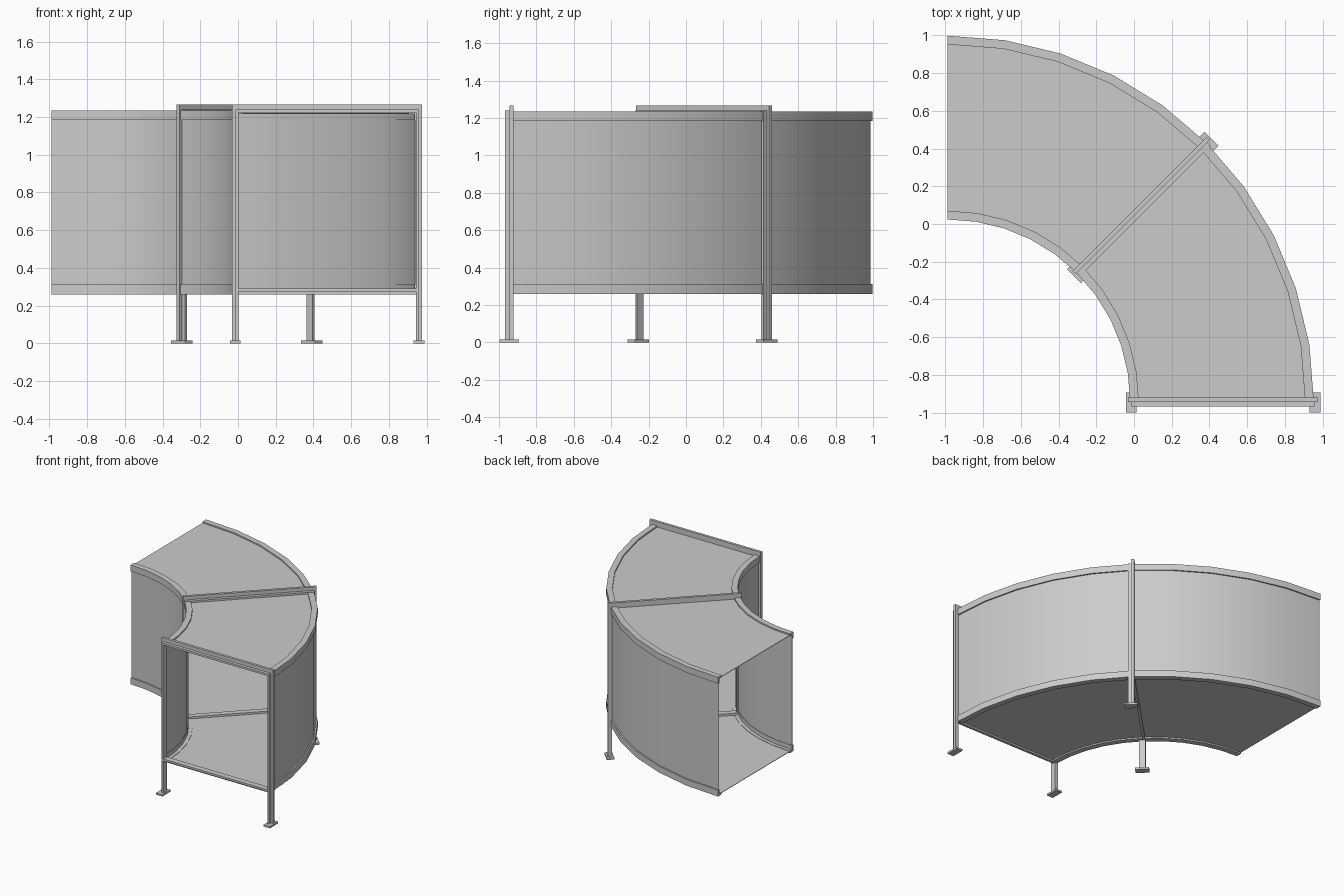
import bpy, bmesh, math
from mathutils import Matrix, Vector

if "Cube" in bpy.data.objects:
    bpy.data.objects.remove(bpy.data.objects["Cube"])

CX, CY = -0.9875, -0.943       # centre of the bend
R_IN, R_OUT = 0.967, 1.941     # rail faces of the bend
Z_LO, Z_HI = 0.26, 1.235
SEGS = 10                      # facets in the quarter turn


def finish(bm, name, smooth=False):
    bmesh.ops.recalc_face_normals(bm, faces=bm.faces[:])
    me = bpy.data.meshes.new(name)
    bm.to_mesh(me)
    bm.free()
    ob = bpy.data.objects.new(name, me)
    bpy.context.collection.objects.link(ob)
    if smooth:
        bpy.ops.object.select_all(action='DESELECT')
        ob.select_set(True)
        bpy.context.view_layer.objects.active = ob
        bpy.ops.object.shade_smooth_by_angle(angle=math.radians(30))
    return ob


def sweep(name, profile):
    """Sweep a closed (radius, z) profile through the quarter turn."""
    bm = bmesh.new()
    rings = []
    for i in range(SEGS + 1):
        a = math.pi / 2 * i / SEGS
        rings.append([bm.verts.new((CX + r * math.cos(a), CY + r * math.sin(a), z))
                      for r, z in profile])
    n = len(profile)
    for a, b in zip(rings, rings[1:]):
        for j in range(n):
            k = (j + 1) % n
            bm.faces.new((a[j], a[k], b[k], b[j]))
    bm.faces.new(rings[0])
    bm.faces.new(rings[-1])
    finish(bm, name, True)


def rect(r0, r1, z0, z1):
    return [(r0, z0), (r1, z0), (r1, z1), (r0, z1)]


def add_box(bm, r, t, z, mat):
    size = Vector((r[1] - r[0], t[1] - t[0], z[1] - z[0]))
    mid = Vector((sum(r) / 2, sum(t) / 2, sum(z) / 2))
    bmesh.ops.create_cube(bm, size=1, matrix=mat @ Matrix.Translation(mid)
                          @ Matrix.Diagonal((*size, 1)))


# Sheet panels, set slightly inside the corner rails
INSET, SHEET = 0.011, 0.004
r0, r1 = R_IN + INSET, R_OUT - INSET
z0, z1 = Z_LO + INSET, Z_HI - INSET
sweep("inner_wall", rect(r0, r0 + SHEET, z0, z1))
sweep("outer_wall", rect(r1 - SHEET, r1, z0, z1))
sweep("floor_panel", rect(r0, r1, z0, z0 + SHEET))
sweep("roof_panel", rect(r0, r1, z1 - SHEET, z1))

# Curved angle rails along the four corners
W, H, T = 0.046, 0.052, 0.018
for side, r, sr in (("inner", R_IN, 1), ("outer", R_OUT, -1)):
    for level, z, sz in (("bottom", Z_LO, 1), ("top", Z_HI, -1)):
        pts = [(0, 0), (W, 0), (W, T), (T, T), (T, H), (0, H)]
        sweep(f"{side}_{level}_rail", [(r + sr * u, z + sz * v) for u, v in pts])

# Support frames: angle-section posts and beams with foot plates
WEB, FLANGE = (0.0, 0.022), (-0.025, 0.022)
for name, ang in (("front", 0), ("middle", 45)):
    mat = Matrix.Translation((CX, CY, 0)) @ Matrix.Rotation(math.radians(ang), 4, 'Z')
    for side, edge, s in (("inner", 0.957, 1), ("outer", 1.963, -1)):
        bm = bmesh.new()
        span = lambda a, b: sorted((edge + s * a, edge + s * b))
        add_box(bm, span(0, 0.02), WEB, (0.015, 1.267), mat)
        add_box(bm, span(0.018, 0.032), FLANGE, (0.015, 1.237), mat)
        finish(bm, f"{name}_{side}_post")
        bm = bmesh.new()
        add_box(bm, span(-0.012, 0.045), (-0.055, 0.05), (0, 0.015), mat)
        finish(bm, f"{name}_{side}_foot")
    for level, edge, s in (("bottom", 0.258, 1), ("top", 1.267, -1)):
        bm = bmesh.new()
        span = lambda a, b: sorted((edge + s * a, edge + s * b))
        add_box(bm, (0.957, 1.963), WEB, span(0, 0.032), mat)
        add_box(bm, (0.975, 1.945), FLANGE, span(0.018 if s > 0 else 0.028, 0.034 if s > 0 else 0.044), mat)
        finish(bm, f"{name}_{level}_beam")
